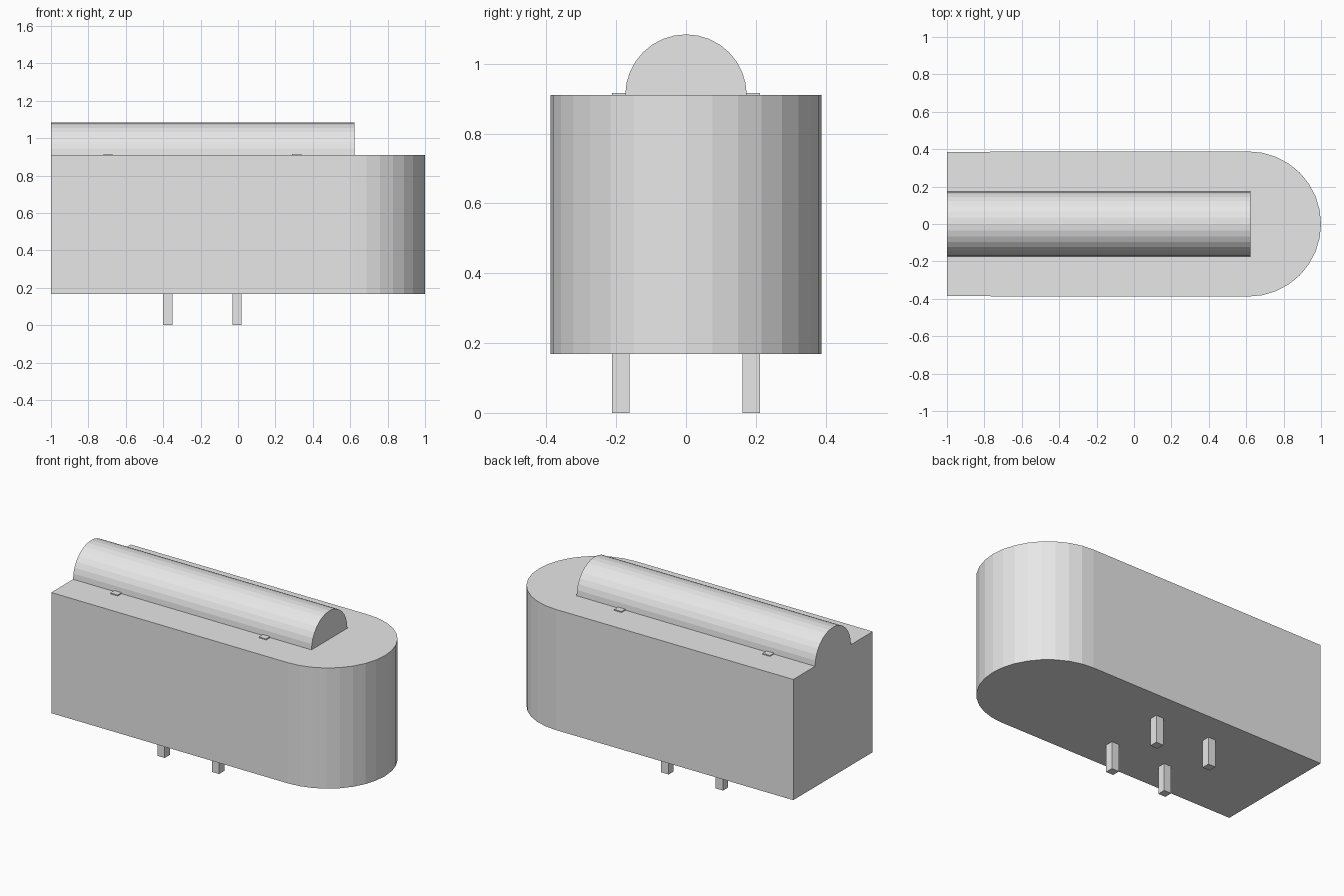
import bpy
import bmesh
from math import sin, cos, pi

cube = bpy.data.objects.get("Cube")
if cube:
    bpy.data.objects.remove(cube, do_unlink=True)

grey = bpy.data.materials.new("plain grey")
grey.use_nodes = True
colour = (0.8, 0.8, 0.8, 1)
grey.diffuse_color = colour
grey.node_tree.nodes["Principled BSDF"].inputs["Base Color"].default_value = colour


def prism(name, outline, offset):
    """Extrude a closed outline of 3D points along an offset."""
    bm = bmesh.new()
    face = bm.faces.new([bm.verts.new(p) for p in outline])
    result = bmesh.ops.extrude_face_region(bm, geom=[face], use_keep_orig=True)
    moved = [g for g in result["geom"] if isinstance(g, bmesh.types.BMVert)]
    bmesh.ops.translate(bm, verts=moved, vec=offset)
    bmesh.ops.recalc_face_normals(bm, faces=bm.faces)
    mesh = bpy.data.meshes.new(name)
    bm.to_mesh(mesh)
    bm.free()
    mesh.materials.append(grey)
    obj = bpy.data.objects.new(name, mesh)
    bpy.context.collection.objects.link(obj)
    return obj


def block(name, x, y, z0, z1, size=0.05):
    """Square upright block centred on x, y."""
    h = size / 2
    corners = [(x - h, y - h, z0), (x + h, y - h, z0),
               (x + h, y + h, z0), (x - h, y + h, z0)]
    return prism(name, corners, (0, 0, z1 - z0))


base, deck = 0.168, 0.91
radius, dome_radius = 0.388, 0.174
steps = 16
arc = [pi * i / steps for i in range(steps + 1)]

# Body: square at one end, round at the other
body = [(1 - radius + radius * sin(a), -radius * cos(a), base) for a in arc]
body += [(-1, 0.386, base), (-1, -0.386, base)]
prism("body", body, (0, 0, deck - base))

# Half-round ridge along the top
ridge = [(-1, dome_radius * cos(a), deck + dome_radius * sin(a)) for a in arc]
prism("top_ridge", ridge, (1.622, 0, 0))

# Legs below and small tabs on the deck, on both sides
for side, y in (("right", -0.187), ("left", 0.187)):
    for end, leg_x, tab_x in (("rear", -0.375, -0.695), ("fore", -0.005, 0.315)):
        block(f"{end}_{side}_leg", leg_x, y, 0, base + 0.01)
        block(f"{end}_{side}_tab", tab_x, y, deck - 0.01, deck + 0.006)
